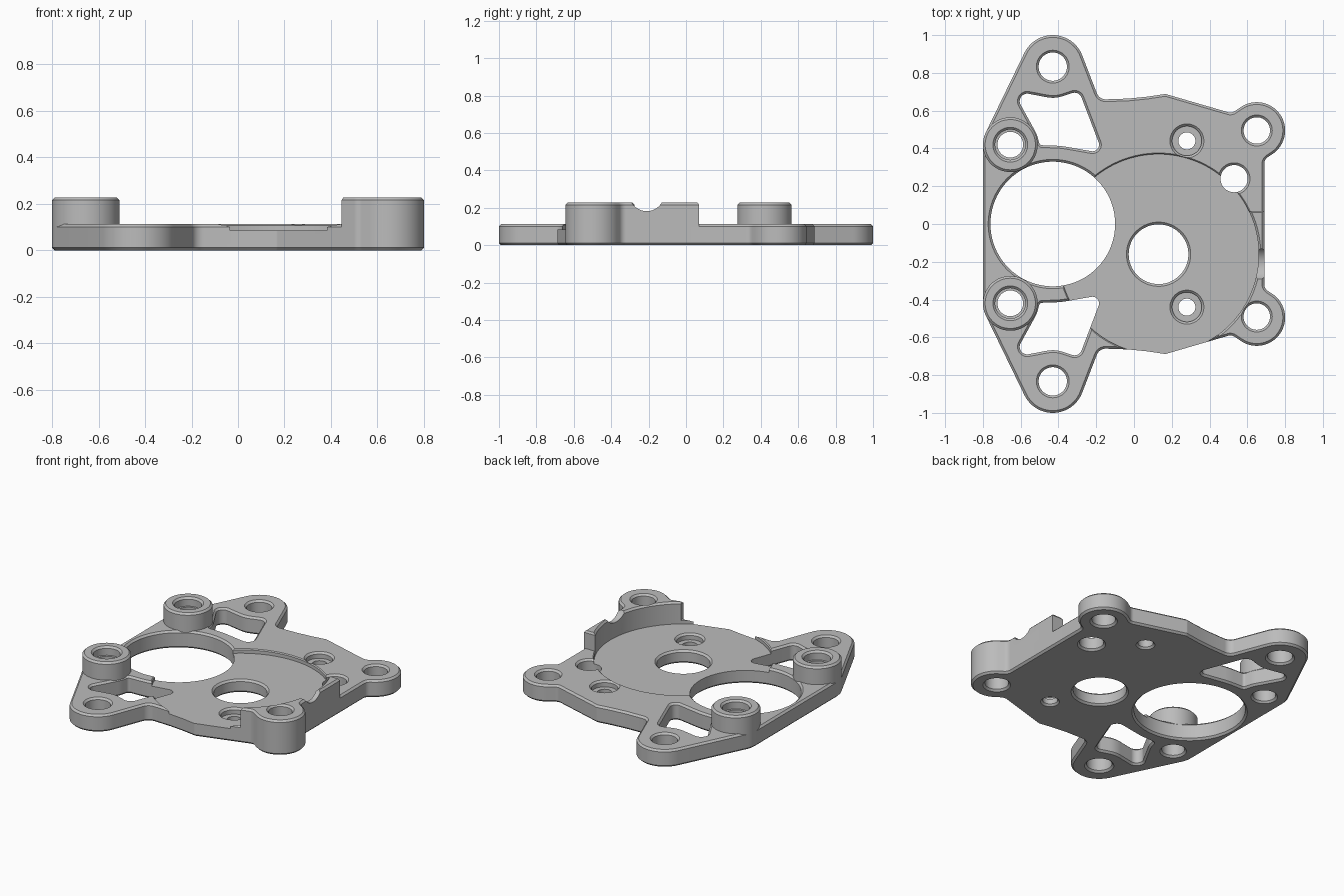
import bpy, bmesh, math
from mathutils import Vector

cube = bpy.data.objects.get("Cube")
if cube:
    bpy.data.objects.remove(cube, do_unlink=True)

metal = bpy.data.materials.new("plain grey metal")
metal.use_nodes = True
grey = (0.5, 0.5, 0.5, 1)
metal.diffuse_color = grey
metal.node_tree.nodes["Principled BSDF"].inputs["Base Color"].default_value = grey

C = 0.012                     # edge chamfer
PLATE, FLOOR, TALL = 0.113, 0.085, 0.228
STEP = math.radians(6)


def unit(a):
    return Vector((math.cos(a), math.sin(a)))


def circle(x, y, r, n=72):
    return [(Vector((x, y)) + r * unit(math.tau * i / n), unit(math.tau * i / n)) for i in range(n)]


def belt(discs):
    """Closed counter-clockwise loop of tangent arcs; negative radius = concave arc."""
    count, angles = len(discs), []
    for i in range(count):
        (x1, y1, r1), (x2, y2, r2) = discs[i], discs[(i + 1) % count]
        d = Vector((x2 - x1, y2 - y1))
        a = max(-1, min(1, (r1 - r2) / d.length))
        d.normalize()
        n = a * d + math.sqrt(1 - a * a) * Vector((d.y, -d.x))
        angles.append(math.atan2(n.y, n.x))
    loop = []
    for i, (x, y, r) in enumerate(discs):
        start, end = angles[i - 1], angles[i]
        if r > 0:
            sweep = (end - start) % math.tau
        elif r < 0:
            sweep = -((start - end) % math.tau)
        else:
            sweep = math.remainder(end - start, math.tau)
        steps = max(1, math.ceil(abs(sweep) / STEP))
        params = [k / steps for k in range(steps + 1)] if r else [0.5]
        for t in params:
            n = unit(start + sweep * t)
            loop.append((Vector((x, y)) + r * n, n))
    return loop


def stack(name, loop, levels):
    """Solid from one loop repeated at (height, outward offset) levels."""
    bm = bmesh.new()
    rings = [[bm.verts.new((*(p + n * off), z)) for p, n in loop] for z, off in levels]
    bm.faces.new(rings[0][::-1])
    bm.faces.new(rings[-1])
    for low, high in zip(rings, rings[1:]):
        for i in range(len(loop)):
            j = (i + 1) % len(loop)
            bm.faces.new((low[i], low[j], high[j], high[i]))
    mesh = bpy.data.meshes.new(name)
    bm.to_mesh(mesh)
    bm.free()
    mesh.materials.append(metal)
    ob = bpy.data.objects.new(name, mesh)
    bpy.context.collection.objects.link(ob)
    return ob


def carve(ob, cutters, operation="DIFFERENCE"):
    for cutter in cutters:
        mod = ob.modifiers.new("cut", "BOOLEAN")
        mod.operation, mod.solver, mod.object = operation, "EXACT", cutter
        bpy.context.view_layer.objects.active = ob
        bpy.ops.object.modifier_apply(modifier=mod.name)


def hole(loop, top):
    return stack("hole_cutter", loop, [(-0.001, C + 0.001), (C, 0), (top - C, 0), (top + 0.001, C + 0.001)])


def flip(discs):
    return [(x, -y, r) for x, y, r in reversed(discs)]


# Outer outline, back half then mirrored front half
half = [(0.73, 0.32, -0.04), (0.65, 0.495, 0.15), (0.51, 0.63, -0.04), (0.165, 0.668, 0.02),
        (0.07, 0.674, 0), (-0.03, 0.664, 0), (-0.15, 0.71, -0.05),
        (-0.43, 0.833, 0.167), (-0.655, 0.42, 0.145)]
outline = belt(half + flip(half))
window = [(-0.22, 0.42, 0.035), (-0.315, 0.655, 0.04), (-0.43, 0.833, -0.165), (-0.565, 0.65, 0.04),
          (-0.655, 0.42, -0.15), (-0.485, 0.435, 0.018), (-0.43, 0, -0.415)]

plate = stack("base_plate", outline, [(0, -C), (C, 0), (PLATE - C, 0), (PLATE, -C)])

# Round recess and large bores
hub = circle(0.13, -0.16, 0.53, 120)
recess = stack("recess_cutter", hub, [(FLOOR, 0), (PLATE - 0.006, 0), (PLATE + 0.01, 0.016)])
cutters = [recess, hole(circle(-0.43, 0, 0.33, 120), PLATE), hole(circle(0.13, -0.16, 0.158, 96), FLOOR),
           hole(circle(0.53, 0.24, 0.072), PLATE), hole(belt(window), PLATE), hole(belt(flip(window)), PLATE)]

# Flare above the recess floor is continued straight up
cutters.append(stack("hub_cutter", circle(0.13, -0.16, 0.168, 96), [(FLOOR - 0.001, 0), (PLATE + 0.1, 0)]))

# Ear holes and counterbored screw holes
ear_hole = hole(circle(0.65, -0.49, 0.07), TALL)
cutters += [ear_hole, hole(circle(0.65, 0.495, 0.07), PLATE)]
for side in (1, -1):
    cutters.append(hole(circle(-0.43, side * 0.833, 0.075), PLATE))
    top = PLATE if side > 0 else FLOOR
    cutters.append(stack("screw_cutter", circle(0.28, side * 0.44, 0.045),
                         [(-0.001, C), (C, 0), (top - 0.04, 0), (top - 0.0399, 0.033),
                          (top - C, 0.033), (top + 0.001, 0.046), (PLATE + 0.1, 0.046)]))

# Raised left bosses
bosses = []
for side, word in ((1, "back"), (-1, "front")):
    boss = stack(word + "_boss", circle(-0.655, side * 0.42, 0.145),
                 [(PLATE - C, 0), (TALL - C, 0), (TALL, -C)])
    bore = stack("bore_cutter", circle(-0.655, side * 0.42, 0.068),
                 [(-0.001, C), (C, 0), (0.17, 0), (0.171, 0.012), (TALL - C, 0.012), (TALL + 0.001, 0.025)])
    carve(boss, [bore])
    cutters.append(bore)
    bosses.append(boss)
carve(plate, cutters)

# Raised wall and ear at the left front, following the outline
wall = stack("raised_wall", outline, [(PLATE - C, 0), (TALL - C, 0), (TALL, -C)])
corners = [(0.445, -0.8), (0.9, -0.8), (0.9, 0.07), (0.445, 0.07)]
bound = stack("wall_bound", belt([(x, y, 0) for x, y in corners]),
              [(0.05, 0), (TALL - C, 0), (TALL + 0.01, -C - 0.01)])
carve(wall, [bound], "INTERSECT")
hub_clear = stack("wall_recess_cutter", hub, [(0.05, 0), (TALL - C, 0), (TALL + 0.001, C)])
groove = stack("groove_cutter", circle(0, 0, 0.093), [(0.4, 0), (1, 0)])
groove.rotation_euler = (0, math.pi / 2, 0)
groove.location = (0, -0.21, 0.275)
bpy.context.view_layer.update()
carve(wall, [hub_clear, groove, ear_hole])

# Remove helpers, keep edges crisp
for ob in cutters + [bound, hub_clear, groove]:
    if ob.name in bpy.data.objects:
        ob.hide_render = True
        bpy.data.objects.remove(ob, do_unlink=True)
bpy.ops.object.select_all(action="DESELECT")
for ob in [plate, wall] + bosses:
    ob.select_set(True)
bpy.context.view_layer.objects.active = plate
bpy.ops.object.shade_smooth_by_angle(angle=math.radians(25))
